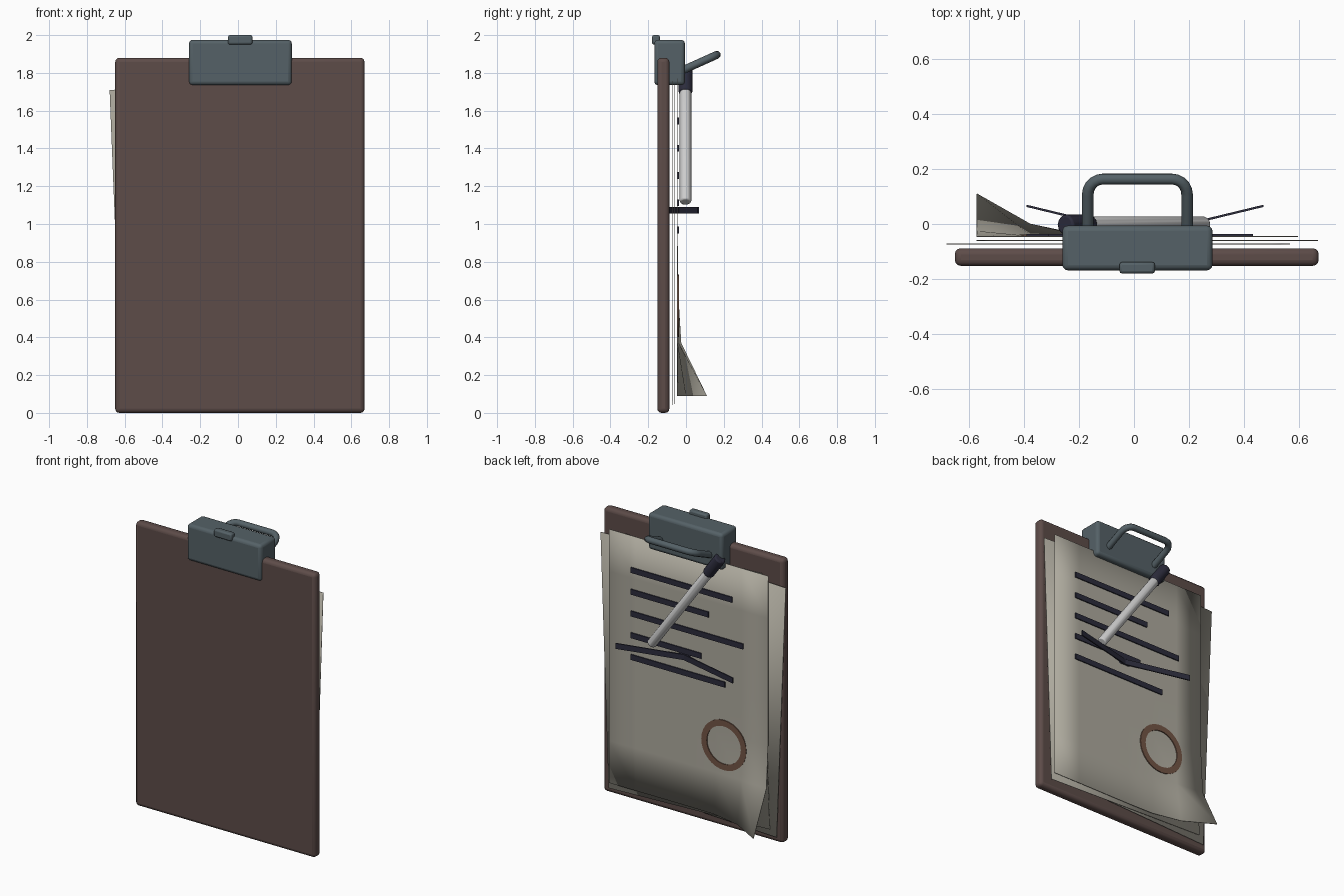
import bpy, bmesh, math
from mathutils import Vector, Matrix

if "Cube" in bpy.data.objects:
    bpy.data.objects.remove(bpy.data.objects["Cube"])


def mat(name, r, g, b):
    m = bpy.data.materials.new(name)
    m.diffuse_color = (r, g, b, 1)
    m.use_nodes = True
    m.node_tree.nodes["Principled BSDF"].inputs["Base Color"].default_value = m.diffuse_color
    return m


BOARD = mat("brown_board", 0.11, 0.072, 0.066)
STEEL = mat("dark_steel", 0.09, 0.12, 0.135)
PAPER = mat("paper", 0.42, 0.40, 0.34)
INK = mat("ink", 0.025, 0.025, 0.045)
PEN = mat("pen_grey", 0.55, 0.55, 0.56)
STAIN = mat("coffee", 0.17, 0.09, 0.06)


def finish(name, bm, m, bevel=0, segs=3, smooth=True):
    bmesh.ops.recalc_face_normals(bm, faces=bm.faces)
    me = bpy.data.meshes.new(name)
    bm.to_mesh(me)
    bm.free()
    ob = bpy.data.objects.new(name, me)
    bpy.context.collection.objects.link(ob)
    me.materials.append(m)
    if bevel:
        b = ob.modifiers.new("bevel", 'BEVEL')
        b.width, b.segments, b.limit_method = bevel, segs, 'ANGLE'
    if smooth:
        bpy.ops.object.select_all(action='DESELECT')
        bpy.context.view_layer.objects.active = ob
        ob.select_set(True)
        bpy.ops.object.shade_smooth_by_angle(angle=math.radians(35))
    return ob


def box(name, lo, hi, m, bevel=0, segs=3, rot_z=0):
    lo, hi = Vector(lo), Vector(hi)
    bm = bmesh.new()
    bmesh.ops.create_cube(bm, size=1, matrix=Matrix.Translation((lo + hi) / 2)
                          @ Matrix.Rotation(rot_z, 4, 'Z')
                          @ Matrix.Diagonal((*(hi - lo), 1)))
    return finish(name, bm, m, bevel, segs)


def rod(name, a, b, r, m, bevel, sides=12):
    a, b = Vector(a), Vector(b)
    bm = bmesh.new()
    bmesh.ops.create_cone(bm, cap_ends=True, segments=sides, radius1=r, radius2=r, depth=(b - a).length,
                          matrix=Matrix.Translation((a + b) / 2)
                          @ (b - a).to_track_quat('Z', 'Y').to_matrix().to_4x4())
    return finish(name, bm, m, bevel, 2)


def sheet(name, cx, y, cz, w, h, tilt=0, n=1, lift={}):
    """Paper grid in the xz plane; lift maps (column, row) to a curl offset."""
    bm = bmesh.new()
    c, s = math.cos(tilt), math.sin(tilt)
    v = {}
    for i in range(n + 1):
        for j in range(n + 1):
            x, z = w * (i / n - 0.5), h * (j / n - 0.5)
            v[i, j] = bm.verts.new((cx + x * c - z * s, y + lift.get((i, j), 0), cz + x * s + z * c))
    for i in range(n):
        for j in range(n):
            bm.faces.new((v[i, j], v[i + 1, j], v[i + 1, j + 1], v[i, j + 1]))
    ob = finish(name, bm, PAPER)
    t = ob.modifiers.new("thickness", 'SOLIDIFY')
    t.thickness, t.offset = 0.004, 0
    return ob


# Board
box("board", (-0.65, -0.152, 0), (0.67, -0.088, 1.88), BOARD, 0.022)

# Clip body and top tab
box("clip_body", (-0.26, -0.168, 1.735), (0.285, -0.006, 1.975), STEEL, 0.02)
box("clip_tab", (-0.053, -0.18, 1.95), (0.076, -0.138, 2.0), STEEL, 0.01, 2)

# Clip handle: rounded U swept as a tube, rising away from the board
path, rc, mid, half, far = [], 0.055, 0.0125, 0.18, 0.163
for side in (-1, 1):
    pts = [(mid + side * half, -0.03)]
    for k in range(6):
        a = k / 5 * math.pi / 2
        pts.append((mid + side * (half - rc + rc * math.cos(a)), far - rc + rc * math.sin(a)))
    path += pts if side < 0 else pts[::-1]
cu = bpy.data.curves.new("clip_handle", 'CURVE')
cu.dimensions = '3D'
cu.bevel_depth, cu.bevel_resolution, cu.use_fill_caps = 0.021, 2, True
sp = cu.splines.new('POLY')
sp.points.add(len(path) - 1)
for p, (x, y) in zip(sp.points, path):
    p.co = (x, y, 1.822 + 0.45 * y, 1)
cu.materials.append(STEEL)
bpy.context.collection.objects.link(bpy.data.objects.new("clip_handle", cu))

# Paper stack, top sheet with a curled corner
sheet("back_sheet", -0.057, -0.073, 0.899, 1.18, 1.67, 0.04)
sheet("middle_sheet", 0.048, -0.06, 0.907, 1.18, 1.68, -0.035)
sheet("top_sheet", 0.012, -0.046, 0.93, 1.165, 1.68, 0, 6,
      {(0, 0): 0.155, (1, 0): 0.045, (2, 0): 0.004, (0, 1): 0.019, (1, 1): 0.004, (0, 2): 0.002})

# Written lines
for i, x0 in enumerate((-0.31, -0.137, -0.39, -0.084, -0.257)):
    z = 1.545 - 0.144 * i
    box(f"written_line_{i + 1}", (x0, -0.046, z - 0.018), (0.432, -0.037, z + 0.018), INK)

# Crossed strike marks passing through the paper
for i, a in enumerate((0.237, -0.237)):
    box(f"strike_mark_{i + 1}", (0.04 - 0.442, -0.042, 1.055), (0.04 + 0.442, -0.034, 1.091), INK, rot_z=a)

# Cup ring stain
bm = bmesh.new()
N = 32
rings = []
for r, y in ((0.165, -0.046), (0.165, -0.038), (0.125, -0.038), (0.125, -0.046)):
    rings.append([bm.verts.new((-0.25 + r * math.cos(2 * math.pi * k / N), y,
                                0.567 + r * math.sin(2 * math.pi * k / N))) for k in range(N)])
for a, b in zip(rings, rings[1:] + rings[:1]):
    for k in range(N):
        bm.faces.new((a[k], a[(k + 1) % N], b[(k + 1) % N], b[k]))
finish("cup_ring", bm, STAIN)

# Pen
rod("pen_body", (0.255, -0.003, 1.117), (-0.19, -0.003, 1.736), 0.031, PEN, 0.008)
rod("pen_cap", (-0.16, -0.003, 1.695), (-0.25, -0.003, 1.82), 0.037, INK, 0.008)
